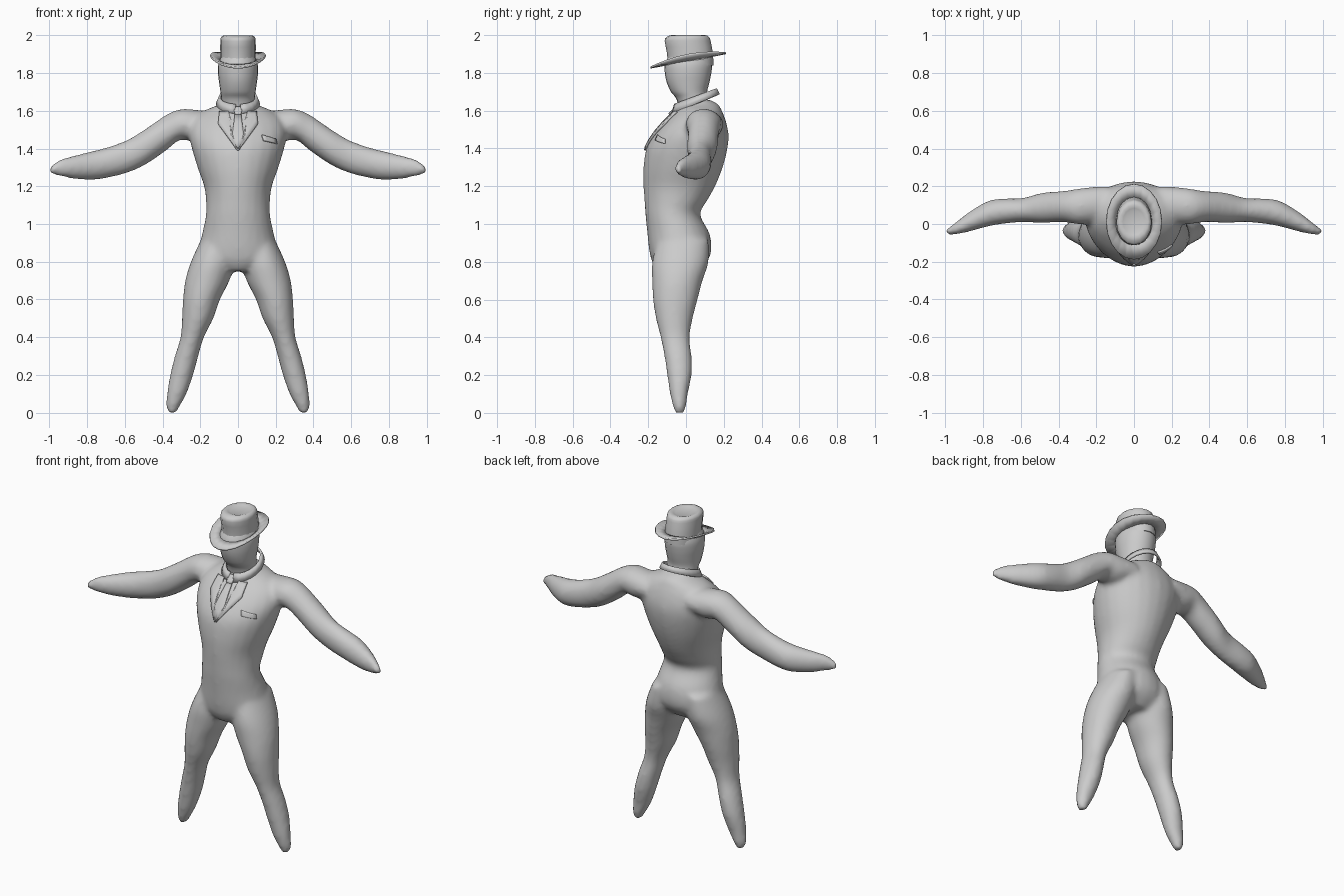
import bpy, bmesh, math
from mathutils import Vector
from mathutils.bvhtree import BVHTree

if "Cube" in bpy.data.objects:
    bpy.data.objects.remove(bpy.data.objects["Cube"])

grey = bpy.data.materials.new("plain grey")
grey.diffuse_color = (0.6, 0.6, 0.6, 1)
grey.use_nodes = True
grey.node_tree.nodes["Principled BSDF"].inputs["Base Color"].default_value = grey.diffuse_color


def make(name, bm, angle=40):
    bmesh.ops.recalc_face_normals(bm, faces=bm.faces[:])
    me = bpy.data.meshes.new(name)
    bm.to_mesh(me)
    bm.free()
    ob = bpy.data.objects.new(name, me)
    bpy.context.collection.objects.link(ob)
    me.materials.append(grey)
    bpy.ops.object.select_all(action='DESELECT')
    ob.select_set(True)
    bpy.context.view_layer.objects.active = ob
    bpy.ops.object.shade_smooth_by_angle(angle=math.radians(angle))
    return ob


def spline(rows, steps):
    # smooth in-between sections through the given ones
    out = []
    for i in range(len(rows) - 1):
        p = [rows[max(0, min(len(rows) - 1, i + k))] for k in (-1, 0, 1, 2)]
        for s in range(steps):
            t = s / steps
            out.append([0.5 * (2 * b + (c - a) * t + (2 * a - 5 * b + 4 * c - d) * t * t
                               + (3 * b - a - 3 * c + d) * t ** 3) for a, b, c, d in zip(*p)])
    return out + [list(rows[-1])]


def loft(bm, rows, axis='Z', n=24, steps=4, sx=1):
    # rows: position along axis, low/high on first cross axis, low/high on y
    rings = []
    for p, a0, a1, y0, y1 in spline(rows, steps):
        ring = []
        for k in range(n):
            t = 2 * math.pi * k / n
            a = (a0 + a1) / 2 + (a1 - a0) / 2 * math.cos(t)
            y = (y0 + y1) / 2 + (y1 - y0) / 2 * math.sin(t)
            ring.append(bm.verts.new((sx * a, y, p) if axis == 'Z' else (sx * p, y, a)))
        rings.append(ring)
    for r, q in zip(rings, rings[1:]):
        for k in range(n):
            bm.faces.new((r[k], r[(k + 1) % n], q[(k + 1) % n], q[k]))
    bm.faces.new(rings[0])
    bm.faces.new(rings[-1])


# Body: torso, arms and legs fused into one smooth skin
torso = [(z, -w, w, y0, y1) for z, w, y0, y1 in [
    (.75, .10, -.15, .06), (.80, .20, -.18, .11), (.86, .21, -.195, .135), (.95, .19, -.205, .125),
    (1.05, .17, -.215, .075), (1.12, .17, -.22, .11), (1.2, .18, -.225, .155), (1.3, .215, -.225, .195),
    (1.4, .245, -.21, .22), (1.48, .26, -.165, .225), (1.55, .24, -.105, .21), (1.6, .18, -.055, .19),
    (1.635, .10, -.03, .17), (1.66, .08, -.02, .12)]]
arm = [(.14, 1.46, 1.595, .02, .2), (.24, 1.44, 1.608, 0, .195), (.31, 1.445, 1.608, 0, .185),
       (.38, 1.39, 1.58, .01, .175), (.49, 1.315, 1.505, .005, .165), (.59, 1.27, 1.445, .01, .138),
       (.70, 1.243, 1.405, 0, .135), (.78, 1.233, 1.385, -.015, .12), (.88, 1.24, 1.36, -.042, .06),
       (.95, 1.255, 1.34, -.056, .005), (1.0, 1.265, 1.30, -.055, -.03)]
leg = [(.92, .03, .195, -.15, .12), (.80, .02, .25, -.18, .12), (.70, .045, .28, -.18, .088),
       (.60, .095, .292, -.175, .062), (.50, .13, .297, -.16, .036), (.40, .18, .305, -.135, .02),
       (.30, .21, .335, -.115, .03), (.20, .237, .36, -.1, .03), (.10, .272, .377, -.085, .01),
       (.03, .31, .38, -.068, 0), (0, .325, .372, -.058, -.01)]
bm = bmesh.new()
loft(bm, torso)
for s in (-1, 1):
    loft(bm, arm, 'X', sx=s)
    loft(bm, leg, sx=s)
body = make("body", bm)
rm = body.modifiers.new("fuse", 'REMESH')
rm.mode, rm.voxel_size, rm.use_smooth_shade = 'VOXEL', .014, True
sm = body.modifiers.new("soften", 'SMOOTH')
sm.factor, sm.iterations = .5, 8

# Head and neck
bm = bmesh.new()
loft(bm, [(1.58, -.085, .085, -.03, .12), (1.66, -.088, .088, -.05, .115), (1.70, -.093, .093, -.08, .112),
          (1.75, -.1, .1, -.102, .124), (1.80, -.106, .106, -.112, .134), (1.85, -.104, .104, -.112, .138),
          (1.90, -.085, .085, -.085, .12)])
make("head", bm)

# Hat crown with a slightly dented top
bm = bmesh.new()
loft(bm, [(1.84, -.094, .094, -.098, .145), (1.90, -.094, .094, -.1, .143), (1.97, -.094, .094, -.113, .13),
          (1.99, -.09, .09, -.102, .122), (2.0, -.075, .075, -.075, .1), (1.99, -.045, .045, -.045, .07)],
     n=16, steps=2)
make("hat_crown", bm, 50)


def band(name, inner, outer, thick, close, angle=40):
    # solid strip between two point rows
    bm = bmesh.new()
    a = [bm.verts.new(p) for p in inner]
    b = [bm.verts.new(p) for p in outer]
    for k in range(len(a) if close else len(a) - 1):
        j = (k + 1) % len(a)
        bm.faces.new((a[k], a[j], b[j], b[k]))
    bmesh.ops.recalc_face_normals(bm, faces=bm.faces[:])
    ob = make(name, bm, angle)
    m = ob.modifiers.new("thickness", 'SOLIDIFY')
    m.thickness, m.offset = thick, 0
    return ob


# Hat brim: tilted forward, sides curled up
ring = [2 * math.pi * k / 20 for k in range(20)]


def brim_row(rx, y0, y1, curl):
    row = []
    for t in ring:
        y = (y0 + y1) / 2 + (y1 - y0) / 2 * math.sin(t)
        row.append((rx * math.cos(t), y, 1.864 + .19 * y + curl * math.cos(t) ** 2))
    return row


band("hat_brim", brim_row(.088, -.095, .135, -.005), brim_row(.147, -.188, .212, .03), .01, True)

# Collar: tilted band, open at the front
arc = [math.radians(-82 + 344 * k / 20) for k in range(21)]
upper = [(.095 * math.cos(t), .05 + .108 * math.sin(t), 1.675 + .041 * math.sin(t)) for t in arc]
lower = [(.112 * math.cos(t), .05 + .124 * math.sin(t), 1.635 + .05 * math.sin(t)) for t in arc]
band("collar", upper, lower, .012, False)

# Clothing plates draped on the chest
ev = body.evaluated_get(bpy.context.evaluated_depsgraph_get())
tree = BVHTree.FromPolygons([v.co for v in ev.data.vertices], [p.vertices for p in ev.data.polygons])


def plate(name, outline, lift, thick):
    bm = bmesh.new()
    bm.faces.new([bm.verts.new((x, 0, z)) for x, z in outline])
    bmesh.ops.triangulate(bm, faces=bm.faces[:])
    bmesh.ops.subdivide_edges(bm, edges=bm.edges[:], cuts=3, use_grid_fill=True)
    for v in bm.verts:
        hit = tree.ray_cast(Vector((v.co.x, -1, v.co.z)), Vector((0, 1, 0)))[0]
        v.co.y = (hit.y if hit else -.05) - lift
    ob = make(name, bm)
    m = ob.modifiers.new("thickness", 'SOLIDIFY')
    m.thickness, m.offset = thick, 0


for s, side in ((-1, "right"), (1, "left")):
    plate(side + "_lapel", [(s * x, z) for x, z in
          [(.098, 1.595), (.105, 1.53), (.003, 1.39), (.034, 1.445), (.05, 1.595)]], .007, .012)
plate("tie", [(-.016, 1.585), (-.034, 1.445), (0, 1.4), (.034, 1.445), (.016, 1.585)], .009, .009)
plate("tie_knot", [(-.026, 1.62), (-.016, 1.58), (.016, 1.58), (.026, 1.62)], .014, .014)
plate("breast_pocket", [(.125, 1.472), (.135, 1.442), (.205, 1.425), (.2, 1.45)], .004, .01)
